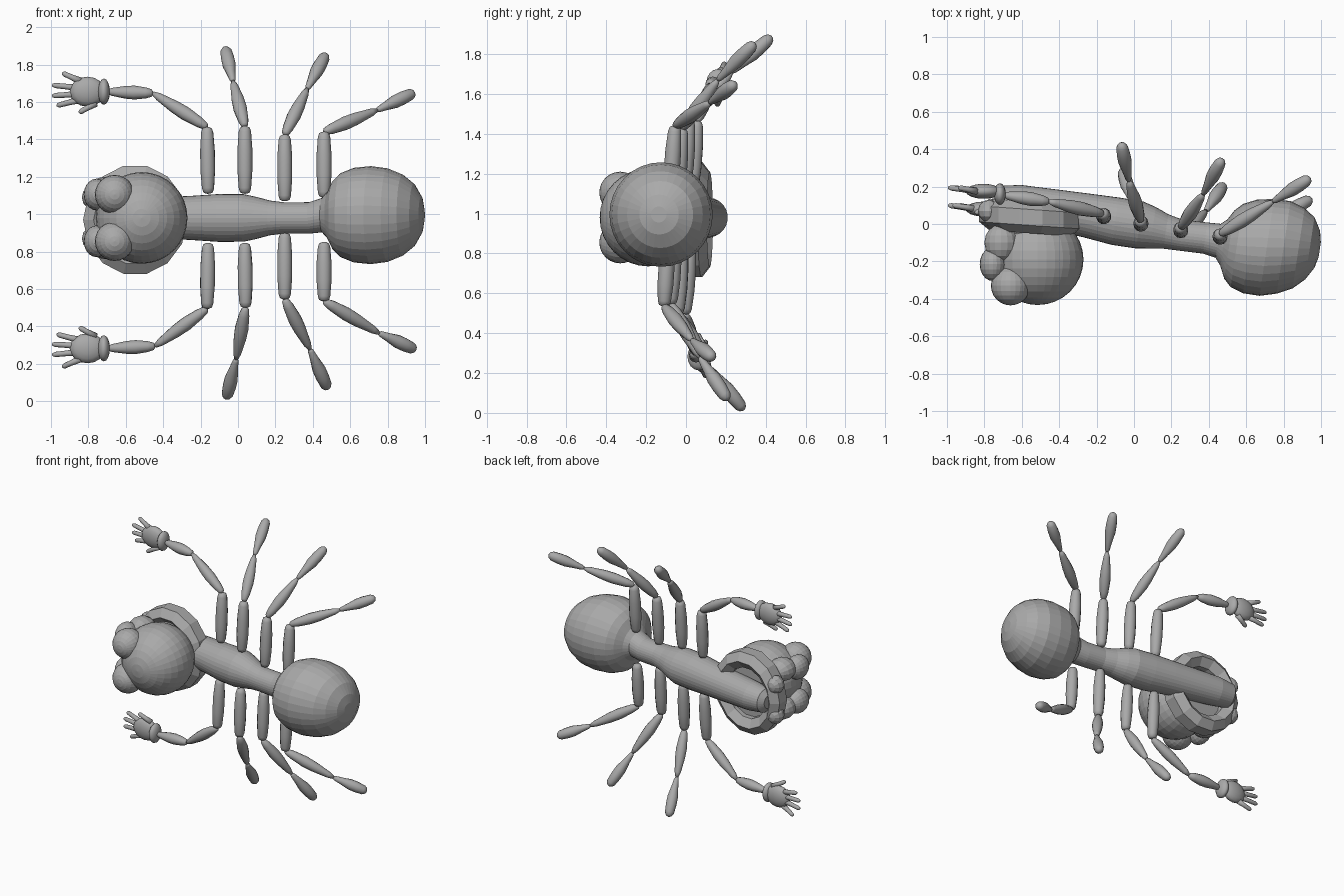
import bpy, bmesh, math
from mathutils import Vector, Matrix

if "Cube" in bpy.data.objects:
    bpy.data.objects.remove(bpy.data.objects["Cube"])

GREY = (0.4, 0.4, 0.4, 1)
grey = bpy.data.materials.new("plain grey")
grey.use_nodes = True
grey.diffuse_color = GREY
grey.node_tree.nodes["Principled BSDF"].inputs["Base Color"].default_value = GREY
MID = 0.98  # height of the creature's symmetry plane


def finish(name, bm, smooth):
    bmesh.ops.recalc_face_normals(bm, faces=bm.faces)
    me = bpy.data.meshes.new(name)
    bm.to_mesh(me)
    bm.free()
    if smooth:
        me.shade_smooth()
    me.materials.append(grey)
    ob = bpy.data.objects.new(name, me)
    bpy.context.collection.objects.link(ob)
    return ob


def tube(name, stations, axis, segs=12, smooth=True):
    """Loft round rings (centre, radius) that all face along one axis."""
    bm = bmesh.new()
    turn = Vector(axis).to_track_quat('Z', 'Y')
    rings = []
    for centre, r in stations:
        ring = []
        for i in range(segs):
            a = math.tau * i / segs
            ring.append(bm.verts.new(Vector(centre) + turn @ Vector((r * math.cos(a), r * math.sin(a), 0))))
        rings.append(ring)
    for a, b in zip(rings, rings[1:]):
        for i in range(segs):
            j = (i + 1) % segs
            bm.faces.new((a[i], a[j], b[j], b[i]))
    bm.faces.new(rings[0])
    bm.faces.new(rings[-1])
    return finish(name, bm, smooth)


def spindle(name, start, end, profile):
    a, b = Vector(start), Vector(end)
    return tube(name, [(a.lerp(b, t), r) for t, r in profile], b - a)


def ball(name, centre, size, segs=32, smooth=False):
    """Ellipsoid whose poles lie along y."""
    bm = bmesh.new()
    bmesh.ops.create_uvsphere(bm, u_segments=segs, v_segments=segs // 2, radius=1)
    bm.transform(Matrix.Translation(centre) @ Matrix.Diagonal((*size, 1)) @ Matrix.Rotation(math.pi / 2, 4, 'X'))
    return finish(name, bm, smooth)


# Thorax, waist and abdomen as one lofted body: x, y, radius
BODY = [(-0.76, 0.12, 0.05), (-0.73, 0.12, 0.085), (-0.62, 0.11, 0.1), (-0.25, 0.045, 0.118),
        (-0.1, 0.015, 0.128), (0.03, -0.005, 0.127), (0.1, -0.02, 0.112), (0.17, -0.04, 0.093),
        (0.25, -0.06, 0.083), (0.38, -0.075, 0.084), (0.45, -0.09, 0.092), (0.48, -0.1, 0.125),
        (0.51, -0.11, 0.185), (0.55, -0.115, 0.225), (0.62, -0.12, 0.253), (0.71, -0.125, 0.262),
        (0.8, -0.125, 0.25), (0.88, -0.13, 0.217), (0.94, -0.13, 0.168), (0.98, -0.135, 0.1),
        (0.993, -0.137, 0.04)]
tube("body_and_abdomen", [((x, y, MID + 0.015 * (x > 0.4)), r) for x, y, r in BODY],
     (1, -0.15, 0), segs=32, smooth=False)

# Head with the neck behind it
ball("head", (-0.515, -0.19, MID), (0.245, 0.243, 0.245))
tube("neck", [((-0.53, 0.04, MID), 0.21), ((-0.53, -0.03, MID), 0.2), ((-0.52, -0.14, MID), 0.175)],
     (0, 1, 0), segs=12, smooth=False)

# Faceted collar ring around the neck
bm = bmesh.new()
MAJOR, MINOR = 14, 6
loops = []
for i in range(MAJOR):
    a = math.tau * i / MAJOR
    loop = []
    for j in range(MINOR):
        b = math.tau * (j + 0.5) / MINOR
        out = 0.065 * math.cos(b)
        x = (0.222 + out) * math.cos(a)
        loop.append(bm.verts.new((-0.55 + x, 0.035 - 0.07 * x + 0.085 * math.sin(b),
                                  MID - 0.01 + (0.24 + out) * math.sin(a))))
    loops.append(loop)
for i in range(MAJOR):
    p, q = loops[i], loops[(i + 1) % MAJOR]
    for j in range(MINOR):
        k = (j + 1) % MINOR
        bm.faces.new((p[j], p[k], q[k], q[j]))
finish("collar", bm, False)

# Eyes, cheeks and collar knobs, in mirrored pairs
for side, s in (("upper", 1), ("lower", -1)):
    ball(side + "_eye", (-0.66, -0.33, MID + 0.125 * s), (0.105, 0.105, 0.105), 24)
    ball(side + "_cheek", (-0.755, -0.215, MID + 0.125 * s), (0.07, 0.09, 0.085), 20)
    ball(side + "_brow", (-0.71, -0.1, MID + 0.14 * s), (0.09, 0.1, 0.08), 16)
    ball(side + "_collar_knob", (-0.775, 0.07, MID + 0.11 * s), (0.06, 0.06, 0.065), 12)

# Limb segment profiles: position along the segment, radius
THIGH = [(0, 0.012), (0.02, 0.026), (0.08, 0.033), (0.35, 0.04), (0.65, 0.04), (0.92, 0.033), (0.98, 0.026), (1, 0.012)]
SHIN = [(0, 0.01), (0.03, 0.02), (0.15, 0.029), (0.4, 0.037), (0.6, 0.034), (0.9, 0.021), (1, 0.01)]
FOOT = [(0, 0.01), (0.05, 0.016), (0.25, 0.024), (0.5, 0.036), (0.7, 0.036), (0.9, 0.031), (0.97, 0.021), (1, 0.008)]
FINGER = [(0, 0.02), (0.5, 0.015), (0.88, 0.014), (0.97, 0.009), (1, 0.003)]

# Each limb: hip, knee, ankle, tip
LIMBS = {
    "upper_arm": [(-0.16, 0.03, 1.11), (-0.165, 0.055, 1.465), (-0.455, 0.12, 1.647), (-0.7, 0.155, 1.655)],
    "upper_front_leg": [(0.037, -0.01, 1.11), (0.037, 0.015, 1.47), (-0.027, 0.23, 1.71), (-0.068, 0.43, 1.888)],
    "upper_middle_leg": [(0.25, -0.045, 1.07), (0.25, -0.02, 1.425), (0.37, 0.16, 1.67), (0.47, 0.345, 1.855)],
    "upper_back_leg": [(0.46, -0.08, 1.09), (0.46, -0.055, 1.44), (0.743, 0.12, 1.556), (0.942, 0.245, 1.65)],
    "lower_arm": [(-0.16, 0.02, 0.845), (-0.165, -0.005, 0.495), (-0.444, 0.045, 0.294), (-0.7, 0.06, 0.283)],
    "lower_front_leg": [(0.037, -0.02, 0.845), (0.04, -0.04, 0.5), (-0.01, 0.12, 0.225), (-0.062, 0.29, 0.015)],
    "lower_middle_leg": [(0.25, -0.055, 0.9), (0.25, -0.075, 0.545), (0.385, 0.07, 0.278), (0.48, 0.21, 0.065)],
    "lower_back_leg": [(0.46, -0.09, 0.85), (0.46, -0.11, 0.535), (0.754, 0.03, 0.364), (0.95, 0.135, 0.275)],
}
for name, (hip, knee, ankle, tip) in LIMBS.items():
    spindle(name + "_thigh", hip, knee, THIGH)
    spindle(name + "_shin", knee, ankle, SHIN)
    arm = name.endswith("arm")
    spindle(name + ("_forearm" if arm else "_foot"), ankle, tip, SHIN if arm else FOOT)
    if not arm:
        continue
    # Hand with cuff, palm, four fingers and an inward thumb
    s = 1 if name.startswith("upper") else -1
    wrist = Vector(tip)
    ball(name + "_cuff", wrist + Vector((-0.017, 0.005, 0)), (0.032, 0.058, 0.07), 16, True)
    ball(name + "_palm", wrist + Vector((-0.105, 0.02, 0)), (0.095, 0.04, 0.08), 16, True)
    for n, (reach, spread) in enumerate([(0.24, 0.1), (0.295, 0.035), (0.295, -0.022), (0.27, -0.075), (0.15, -0.112)]):
        base = wrist + Vector((-0.06 if n == 4 else -0.14, 0.02, 0.55 * spread * s))
        end = wrist + Vector((-reach, 0.04 if n < 4 else 0, spread * s))
        spindle(f"{name}_finger_{n + 1}", base, end, FINGER)
